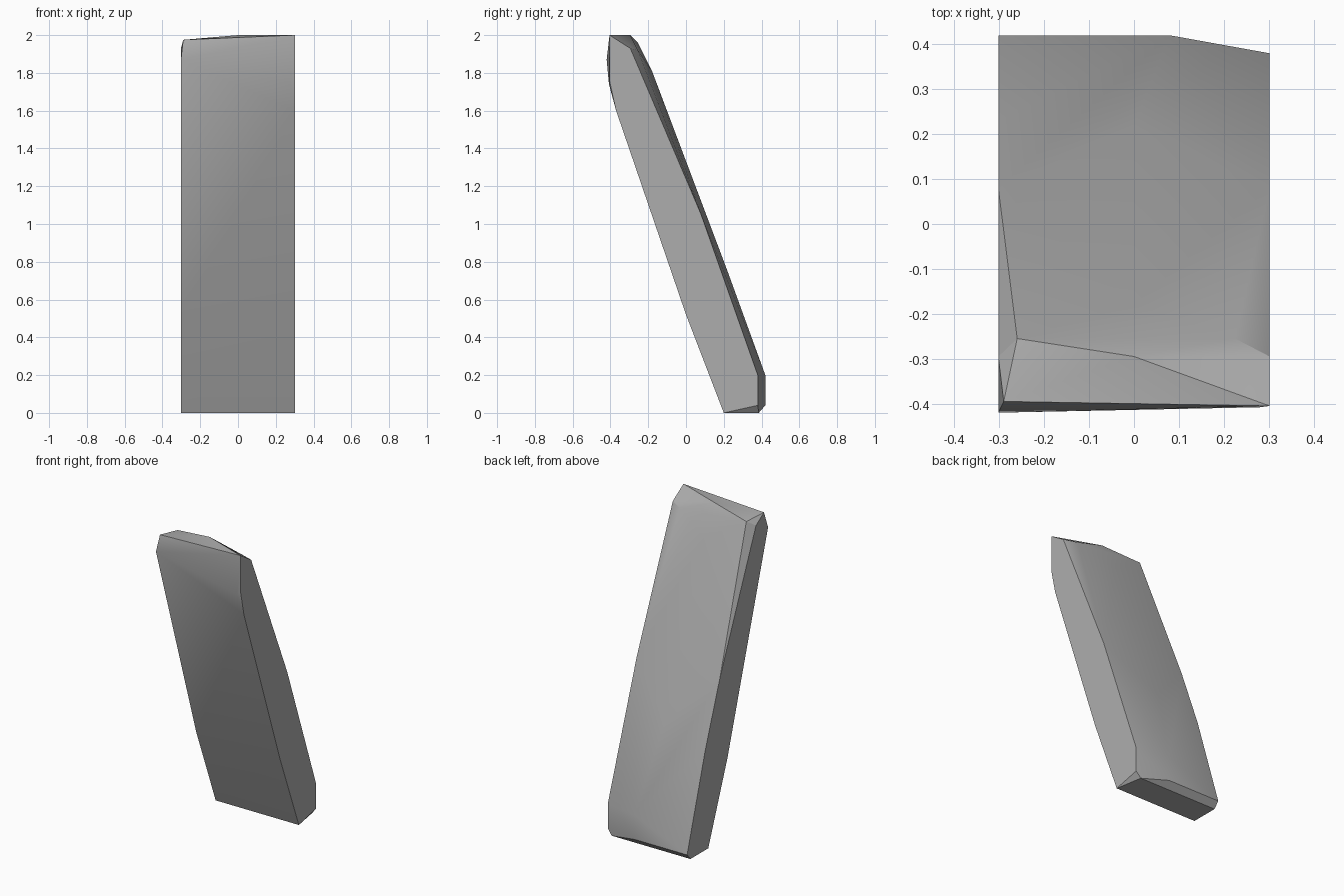
import bpy, bmesh, math

cube = bpy.data.objects.get("Cube")
if cube:
    bpy.data.objects.remove(cube)

# Stone colour
stone = bpy.data.materials.new("grey stone")
stone.use_nodes = True
grey = (0.42, 0.42, 0.42, 1)
stone.diffuse_color = grey
stone.node_tree.nodes["Principled BSDF"].inputs["Base Color"].default_value = grey

# Corner points (y, z) on each flat side, and single corners between them
left_side = [(0.2, 0), (0.38, 0.04), (0.38, 0.2), (0.08, 1.05), (-0.295, 1.93),
             (-0.405, 2), (-0.405, 1.76), (-0.37, 1.6), (0, 0.52)]
right_side = [(0.2, 0), (0.385, 0), (0.42, 0.04), (0.23, 0.66), (0.08, 1.07),
              (-0.295, 1.93), (-0.42, 1.87), (0, 0.52)]
back_corners = [(0.27, 0.385, 0), (0.08, 0.42, 0.2), (0.08, 0.42, 0.04),
                (0, 0.22, 0.75), (0, -0.18, 1.81), (0.225, -0.255, 1.92)]
top_corners = [(-0.26, -0.255, 1.96), (0, -0.295, 2), (-0.29, -0.395, 1.975)]
front_corners = [(0.28, -0.408, 1.74)]

points = [(0.302, y, z) for y, z in left_side]
points += [(-0.302, y, z) for y, z in right_side]
points += back_corners + top_corners + front_corners

# Leaning slab: the hull around the chipped corners
bm = bmesh.new()
for p in points:
    bm.verts.new(p)
hull = bmesh.ops.convex_hull(bm, input=bm.verts[:])
loose = [v for v in bm.verts if not v.link_faces]
bmesh.ops.delete(bm, geom=loose, context='VERTS')
bmesh.ops.dissolve_limit(bm, angle_limit=math.radians(1),
                         verts=bm.verts[:], edges=bm.edges[:])
bmesh.ops.recalc_face_normals(bm, faces=bm.faces[:])

mesh = bpy.data.meshes.new("leaning_stone_slab")
bm.to_mesh(mesh)
bm.free()
mesh.materials.append(stone)
slab = bpy.data.objects.new("leaning_stone_slab", mesh)
bpy.context.collection.objects.link(slab)

# Soft worn faces, crisp broken edges
bpy.ops.object.select_all(action='DESELECT')
slab.select_set(True)
bpy.context.view_layer.objects.active = slab
bpy.ops.object.shade_smooth_by_angle(angle=math.radians(32))
